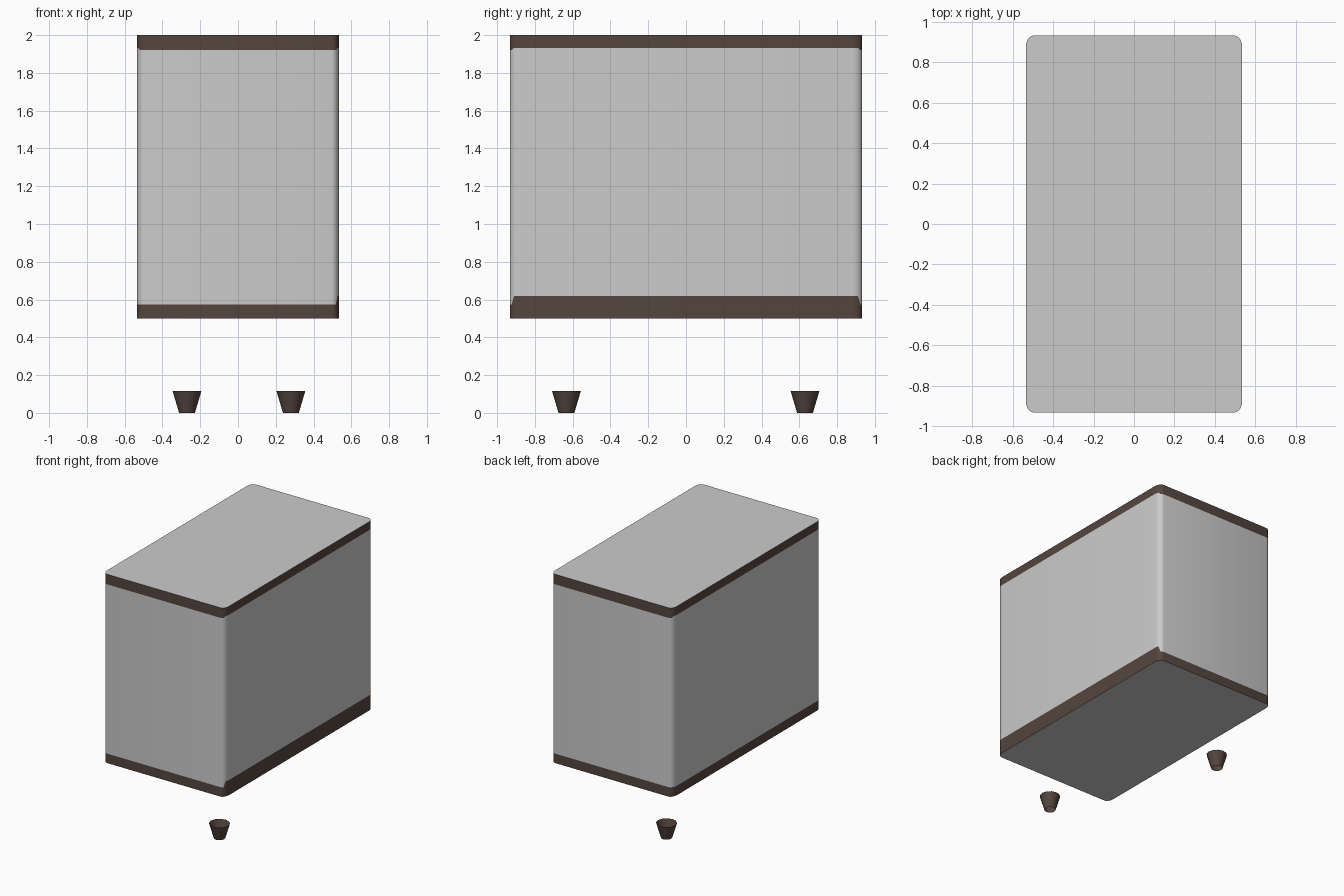
import bpy, bmesh, math
from mathutils import Vector

if "Cube" in bpy.data.objects:
    bpy.data.objects.remove(bpy.data.objects["Cube"])

HX, HY = 0.535, 0.933      # half width and half depth of the cabinet
Z0, Z1 = 0.5, 2.0          # bottom and top of the cabinet
RX, RY = 0.04, 0.055       # corner rounding


def material(name, rgb):
    m = bpy.data.materials.new(name)
    m.diffuse_color = (*rgb, 1)
    m.use_nodes = True
    m.node_tree.nodes["Principled BSDF"].inputs["Base Color"].default_value = m.diffuse_color
    return m


grey = material("light_grey", (0.60, 0.60, 0.60))
brown = material("dark_brown", (0.091, 0.060, 0.049))


def add_object(name, bm, mats):
    mesh = bpy.data.meshes.new(name)
    bm.to_mesh(mesh)
    bm.free()
    obj = bpy.data.objects.new(name, mesh)
    bpy.context.collection.objects.link(obj)
    for m in mats:
        mesh.materials.append(m)
    bpy.ops.object.select_all(action='DESELECT')
    obj.select_set(True)
    bpy.context.view_layer.objects.active = obj
    bpy.ops.object.shade_smooth_by_angle(angle=math.radians(40))
    return obj


# Rounded rectangle outline, counter-clockwise
outline = []
for sx, sy, start in ((1, 1, 0), (-1, 1, 90), (-1, -1, 180), (1, -1, 270)):
    for i in range(6):
        a = math.radians(start + i * 18)
        outline.append((sx * (HX - RX) + RX * math.cos(a),
                        sy * (HY - RY) + RY * math.sin(a), math.cos(a)))

# Cabinet: light panels with flush brown bands; the right bottom band is taller
bm = bmesh.new()
rings = []
for level in range(4):
    ring = []
    for x, y, nx in outline:
        low = 0.62 if nx > 0.7 else 0.575
        high = 1.933 if abs(nx) > 0.7 else 1.92
        ring.append(bm.verts.new((x, y, (Z0, low, high, Z1)[level])))
    rings.append(ring)
n = len(outline)
for level in range(3):
    for i in range(n):
        j = (i + 1) % n
        f = bm.faces.new((rings[level][i], rings[level][j],
                          rings[level + 1][j], rings[level + 1][i]))
        f.material_index = 0 if level == 1 else 1
bm.faces.new(rings[3])
bm.faces.new(rings[0][::-1])
add_object("cabinet", bm, (grey, brown))

# Two tapered open feet, placed on a diagonal below the cabinet
for name, x, y in (("front_right_foot", 0.28, -0.633),
                   ("back_left_foot", -0.27, 0.63)):
    bm = bmesh.new()
    bmesh.ops.create_cone(bm, cap_ends=False, segments=12,
                          radius1=0.042, radius2=0.076, depth=0.115)
    bmesh.ops.translate(bm, verts=bm.verts, vec=Vector((x, y, 0.0575)))
    add_object(name, bm, (brown,))
